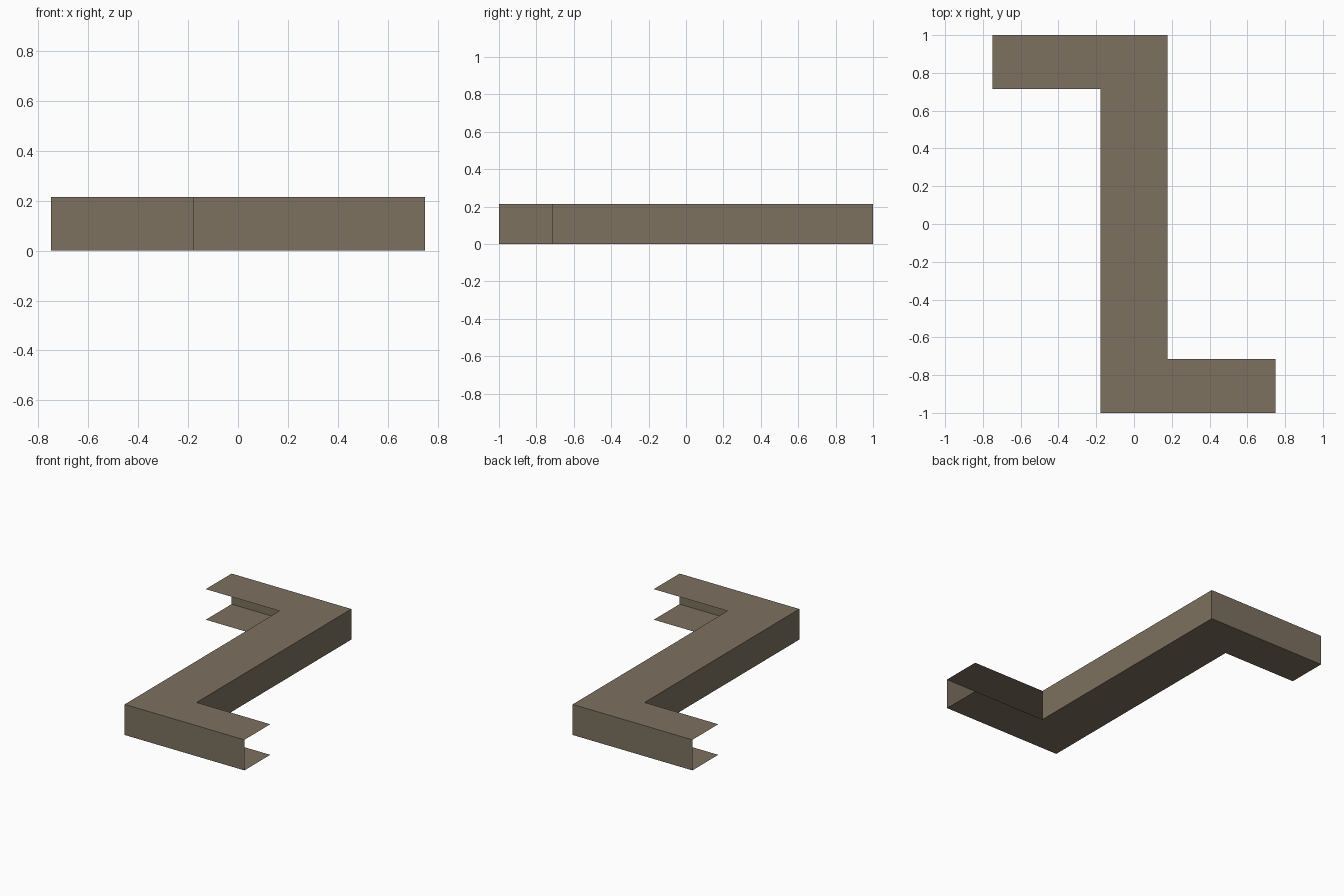
import bpy
import bmesh

if "Cube" in bpy.data.objects:
    bpy.data.objects.remove(bpy.data.objects["Cube"])

HEIGHT = 0.2143
# Half of the Z outline; the other half is the same turned 180 degrees
HALF = [(-0.75, 1.0), (-0.75, 0.7143), (-0.1786, 0.7143), (-0.1786, -1.0)]
OUTLINE = HALF + [(-x, -y) for x, y in HALF]   # counter-clockwise
OPEN_SIDES = {0, 1, 4, 5}                      # arm ends and inner arm sides have no wall

mat = bpy.data.materials.new("warm_grey_brown")
mat.diffuse_color = (0.205, 0.165, 0.117, 1.0)
mat.use_nodes = True
mat.node_tree.nodes["Principled BSDF"].inputs["Base Color"].default_value = mat.diffuse_color

# Z-shaped duct: floor and roof sheets joined by single-sheet walls
bm = bmesh.new()
low = [bm.verts.new((x, y, 0)) for x, y in OUTLINE]
high = [bm.verts.new((x, y, HEIGHT)) for x, y in OUTLINE]
n = len(OUTLINE)


def sheet(v, flip):
    # Split the Z into two arms and a spine so every face is convex
    for ids in ((0, 1, 2, 7), (2, 3, 6, 7), (3, 4, 5, 6)):
        face = [v[i] for i in ids]
        bm.faces.new(face[::-1] if flip else face)


sheet(low, True)
sheet(high, False)
for i in range(n):
    if i not in OPEN_SIDES:
        j = (i + 1) % n
        bm.faces.new((low[i], low[j], high[j], high[i]))

# Merge each sheet back into one flat face
bmesh.ops.dissolve_limit(bm, angle_limit=0.01, verts=bm.verts[:], edges=bm.edges[:])

mesh = bpy.data.meshes.new("z_duct")
bm.to_mesh(mesh)
bm.free()
mesh.materials.append(mat)
bpy.context.collection.objects.link(bpy.data.objects.new("z_duct", mesh))
